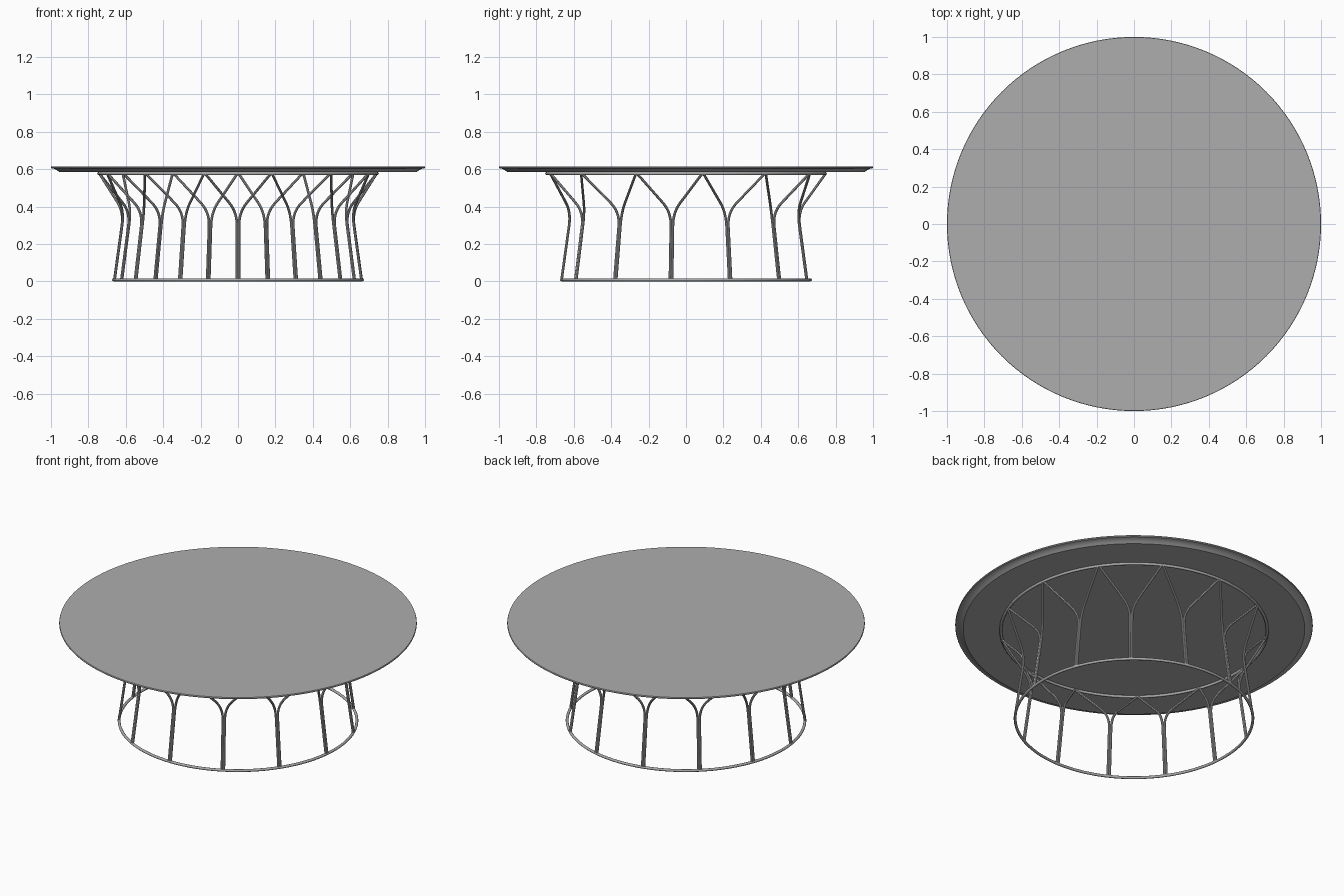
import bpy, math
from mathutils import Vector

if "Cube" in bpy.data.objects:
    bpy.data.objects.remove(bpy.data.objects["Cube"])

LEGS = 13
STEP = math.tau / LEGS
BASE_R, BEND_R, TOP_R = 0.665, 0.615, 0.745
TUBE = 0.007

metal = bpy.data.materials.new("grey metal")
metal.use_nodes = True
grey = (0.42, 0.42, 0.42, 1)
metal.diffuse_color = grey
metal.node_tree.nodes["Principled BSDF"].inputs["Base Color"].default_value = grey


def finish(obj, name):
    obj.name = name
    obj.data.materials.append(metal)
    bpy.ops.object.select_all(action="DESELECT")
    obj.select_set(True)
    bpy.context.view_layer.objects.active = obj
    bpy.ops.object.shade_smooth_by_angle(angle=math.radians(35))


def polar(radius, angle, z):
    # angle 0 is the front
    return Vector((radius * math.sin(angle), -radius * math.cos(angle), z))


def ring(name, radius, tube, z):
    bpy.ops.mesh.primitive_torus_add(major_radius=radius, minor_radius=tube,
                                     major_segments=96, minor_segments=12,
                                     location=(0, 0, z))
    finish(bpy.context.object, name)


def lathe(name, profile, sides=128):
    verts = [polar(r, math.tau * i / sides, z) for r, z in profile for i in range(sides)]
    faces = [(k * sides + i, k * sides + (i + 1) % sides,
              (k + 1) * sides + (i + 1) % sides, (k + 1) * sides + i)
             for k in range(len(profile) - 1) for i in range(sides)]
    faces.append(tuple(reversed(range(sides))))
    faces.append(tuple(range(len(verts) - sides, len(verts))))
    mesh = bpy.data.meshes.new(name)
    mesh.from_pydata(verts, [], faces)
    obj = bpy.data.objects.new(name, mesh)
    bpy.context.collection.objects.link(obj)
    finish(obj, name)


def rod(name, points):
    curve = bpy.data.curves.new(name, "CURVE")
    curve.dimensions = "3D"
    curve.bevel_depth = TUBE
    curve.bevel_resolution = 2
    curve.use_fill_caps = True
    spline = curve.splines.new("POLY")
    spline.points.add(len(points) - 1)
    for point, co in zip(spline.points, points):
        point.co = (*co, 1)
    obj = bpy.data.objects.new(name, curve)
    bpy.context.collection.objects.link(obj)
    bpy.ops.object.select_all(action="DESELECT")
    obj.select_set(True)
    bpy.context.view_layer.objects.active = obj
    bpy.ops.object.convert(target="MESH")
    finish(bpy.context.object, name)


# Round top with a thin lip and a chamfered underside
lathe("table_top", [(0.955, 0.584), (0.968, 0.594), (0.985, 0.602),
                    (0.998, 0.604), (1.0, 0.608), (0.998, 0.614)])

# Rings that tie the legs together
ring("base_ring", BASE_R, 0.008, 0.008)
ring("upper_ring", TOP_R, 0.008, 0.576)

# Paired rods: side by side below, parting into a fork above
for n in range(LEGS):
    for side, label in ((1, "left"), (-1, "right")):
        angle = n * STEP
        gap = side * 0.006 / BASE_R
        foot = polar(BASE_R, angle + gap, 0.01)
        bend = polar(BEND_R, angle + gap, 0.37)
        tip = polar(TOP_R, angle + side * (STEP / 2 - 0.006), 0.574)
        start = bend.lerp(foot, 0.2)
        end = bend.lerp(tip, 0.25)
        arc = [start.lerp(bend, t).lerp(bend.lerp(end, t), t)
               for t in (i / 8 for i in range(9))]
        rod(f"leg_{n + 1}_{label}_rod", [foot, *arc, tip])
